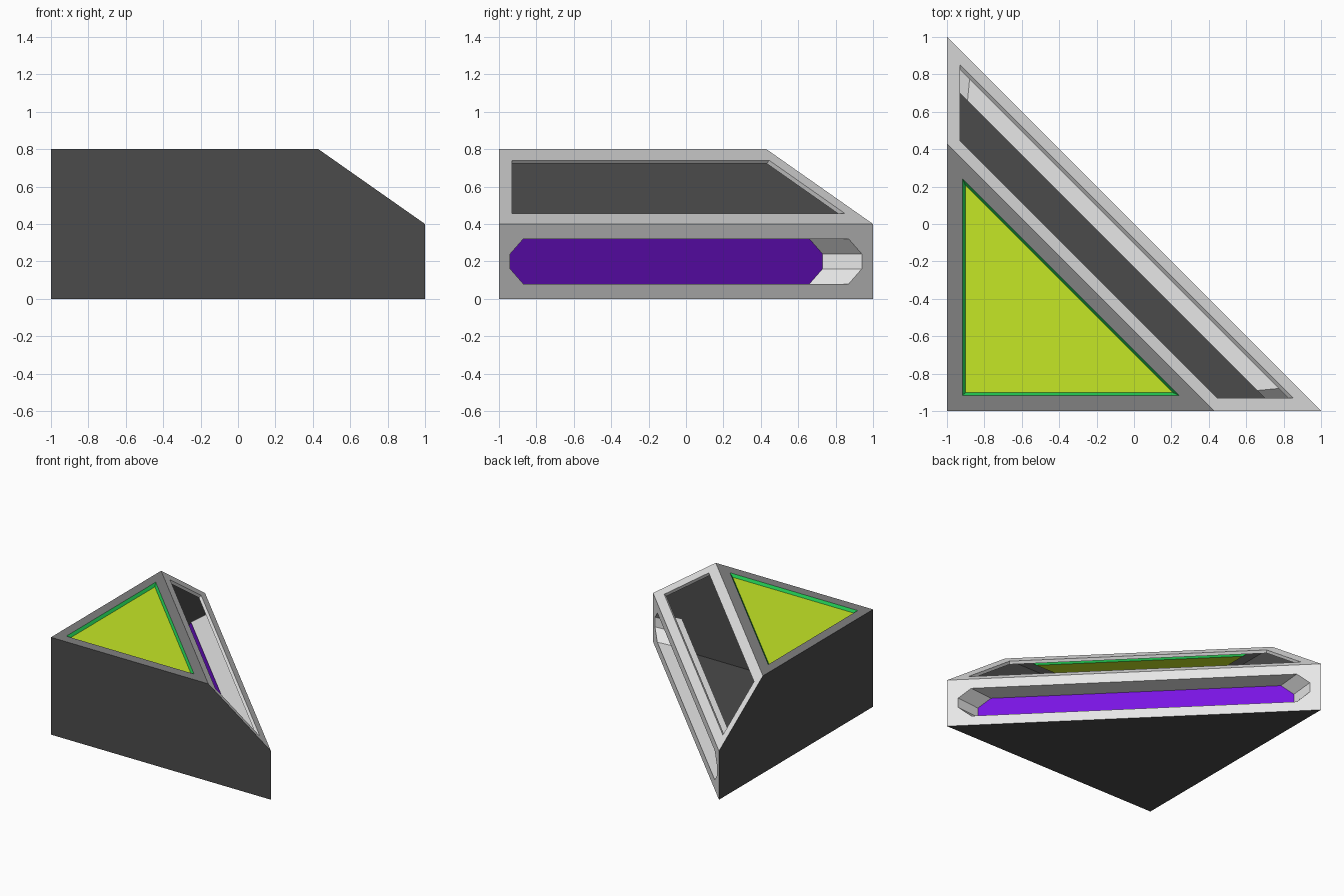
import bpy
import bmesh
from mathutils import Vector

cube = bpy.data.objects.get("Cube")
if cube:
    bpy.data.objects.remove(cube, do_unlink=True)


def material(name, r, g, b):
    mat = bpy.data.materials.new(name)
    mat.use_nodes = True
    mat.diffuse_color = (r, g, b, 1)
    mat.node_tree.nodes["Principled BSDF"].inputs["Base Color"].default_value = (r, g, b, 1)
    return mat


dark = material("dark_grey", 0.07, 0.07, 0.07)
mid = material("mid_grey", 0.22, 0.22, 0.22)
light = material("light_grey", 0.8, 0.8, 0.8)
purple = material("purple", 0.19, 0.007, 0.76)
yellow = material("yellow_green", 0.57, 0.82, 0.02)
green = material("green", 0.015, 0.55, 0.08)


def sheet(name, faces, mat, toward):
    """Thin part from polygons, with every face turned toward a point."""
    bm = bmesh.new()
    for points in faces:
        bm.faces.new([bm.verts.new(p) for p in points])
    bmesh.ops.remove_doubles(bm, verts=bm.verts, dist=0.0005)
    for face in bm.faces:
        face.normal_update()
        if face.normal.dot(Vector(toward) - face.calc_center_median()) < 0:
            face.normal_flip()
    mesh = bpy.data.meshes.new(name)
    bm.to_mesh(mesh)
    bm.free()
    mesh.materials.append(mat)
    obj = bpy.data.objects.new(name, mesh)
    bpy.context.collection.objects.link(obj)


def ring(outer, inner):
    """Band of faces between two loops; repeated points give triangles."""
    faces = []
    for i in range(len(outer)):
        j = (i + 1) % len(outer)
        quad = [outer[i], outer[j], inner[j], inner[i]]
        faces.append([p for k, p in enumerate(quad) if p not in quad[:k]])
    return faces


def diag(t, s, z):
    """Point t along the diagonal side, on the line x + y = s."""
    return (s / 2 - t, s / 2 + t, z)


def triangle(low, s, z):
    """Right triangle with its legs at low and its long side on x + y = s."""
    return [(low, low, z), (s - low, low, z), (low, s - low, z)]


def octagon(half, s):
    """Chamfered strip outline lying on the line x + y = s."""
    cut = half - 0.07
    return [diag(t, s, z) for t, z in (
        (-half, 0.16), (-cut, 0.08), (cut, 0.08), (half, 0.16),
        (half, 0.24), (cut, 0.32), (-cut, 0.32), (-half, 0.24))]


TOP = 0.8
EAVE = 0.4
RIDGE = -0.57           # x + y along the upper edge of the slope
WALL = -0.93            # x or y where the window ends


def slope_edge(low, s):
    """Two ends of a level line across the slope."""
    z = EAVE + (TOP - EAVE) * s / RIDGE
    return [(low, s - low, z), (s - low, low, z)]


# Outer walls and floor
front = [(-1, -1, 0), (1, -1, 0), (1, -1, EAVE), (1 + RIDGE, -1, TOP), (-1, -1, TOP)]
side = [(y, x, z) for x, y, z in front]
sheet("front_wall", [front], dark, (0, -9, 0))
sheet("side_wall", [side], dark, (-9, 0, 0))
sheet("floor", [triangle(-1, 0, 0)], dark, (0, 0, -9))

# Top frame, trim and recessed panel
rim = triangle(-0.918, -0.675, TOP)
inner_rim = triangle(-0.9, -0.695, TOP - 0.02)
sheet("top_frame", ring(triangle(-1, RIDGE, TOP), rim), mid, (0, 0, 9))
sheet("top_trim", ring(rim, inner_rim), green, (-0.5, -0.5, 9))
sheet("top_panel", [inner_rim], yellow, (0, 0, 9))

# Sloped frame with an open window and its lip
outer = slope_edge(-1, 0) + slope_edge(-1, RIDGE)[::-1]
window = slope_edge(WALL, -0.08) + slope_edge(WALL, -0.485)[::-1]
inward = Vector((EAVE - TOP, EAVE - TOP, RIDGE)).normalized() * 0.025
lip = [tuple(Vector(p) + inward) for p in window]
centre = sum((Vector(p) for p in window), Vector()) / 4
sheet("slope_frame", ring(outer, window), light, (9, 9, 9))
sheet("window_lip", ring(window, lip), light, centre)

# Diagonal side with a recessed slot
a, b, c, d = [diag(t, 0, z) for t, z in ((-1, 0), (1, 0), (1, EAVE), (-1, EAVE))]
opening = octagon(0.94, 0)
back = octagon(0.845, -0.23)
sheet("diagonal_frame", ring([a, a, b, b, c, c, d, d], opening), light, (9, 9, 0))
sheet("slot_walls", ring(opening, back), light, diag(0, -0.1, 0.2))
sheet("slot_panel", [back], purple, (9, 9, 0))
